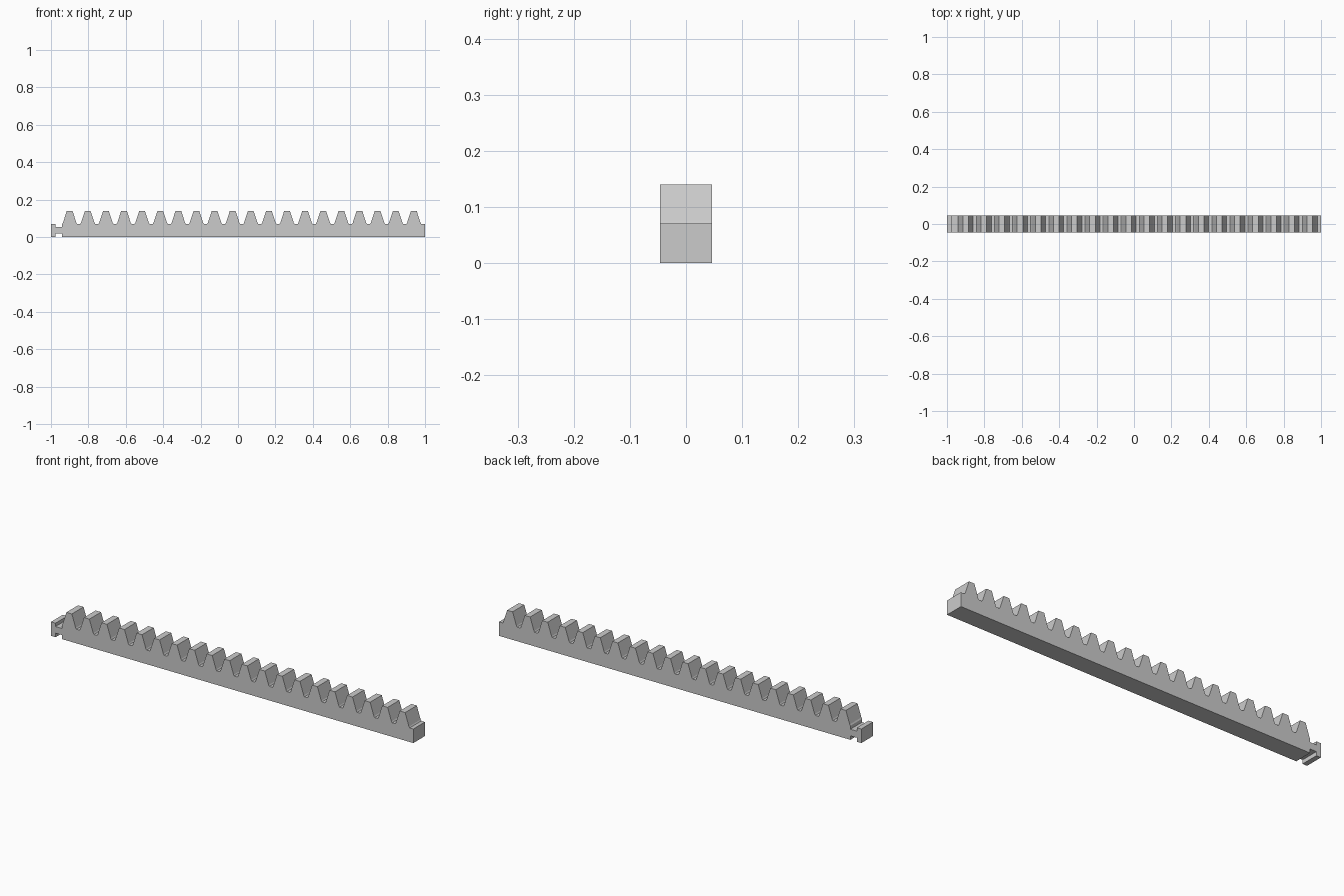
import bpy, bmesh
from mathutils import Vector

if "Cube" in bpy.data.objects:
    bpy.data.objects.remove(bpy.data.objects["Cube"], do_unlink=True)

# Main dimensions
HALF_DEPTH = 0.046
ROOT, TIP = 0.07, 0.14
TEETH = 20
FIRST, LAST = -0.9, 0.94
PITCH = (LAST - FIRST) / (TEETH - 1)
NOTCH_START, NOTCH_END = -0.975, -0.94
NECK_LOW, NECK_HIGH = 0.02, 0.053

# Half of one tooth outline: root fillet, flank, tip
HALF_TOOTH = [(0.04, ROOT), (0.036, ROOT + 0.006), (0.015, TIP)]

grey = bpy.data.materials.new("plain grey")
grey.use_nodes = True
colour = (0.6, 0.6, 0.6, 1)
grey.diffuse_color = colour
grey.node_tree.nodes["Principled BSDF"].inputs["Base Color"].default_value = colour


def tooth(centre):
    left = [(centre - dx, z) for dx, z in HALF_TOOTH]
    right = [(centre + dx, z) for dx, z in reversed(HALF_TOOTH)]
    return left + right


# Side outline: bar, teeth, then the notched connector at the end
outline = [(-1, 0), (-1, ROOT), (NOTCH_START, ROOT),
           (NOTCH_START, NECK_HIGH), (NOTCH_END, NECK_HIGH)]
for i in range(TEETH):
    outline += tooth(FIRST + i * PITCH)
outline += [(1, ROOT), (1, 0), (NOTCH_END, 0), (NOTCH_END, NECK_LOW),
            (NOTCH_START, NECK_LOW), (NOTCH_START, 0)]

# Extrude the outline across the width
bm = bmesh.new()
face = bm.faces.new([bm.verts.new((x, -HALF_DEPTH, z)) for x, z in outline])
result = bmesh.ops.extrude_face_region(bm, geom=[face], use_keep_orig=True)
moved = [v for v in result["geom"] if isinstance(v, bmesh.types.BMVert)]
bmesh.ops.translate(bm, verts=moved, vec=Vector((0, 2 * HALF_DEPTH, 0)))
bmesh.ops.recalc_face_normals(bm, faces=bm.faces)

mesh = bpy.data.meshes.new("gear_rack")
bm.to_mesh(mesh)
bm.free()
mesh.materials.append(grey)
rack = bpy.data.objects.new("gear_rack", mesh)
bpy.context.collection.objects.link(rack)
